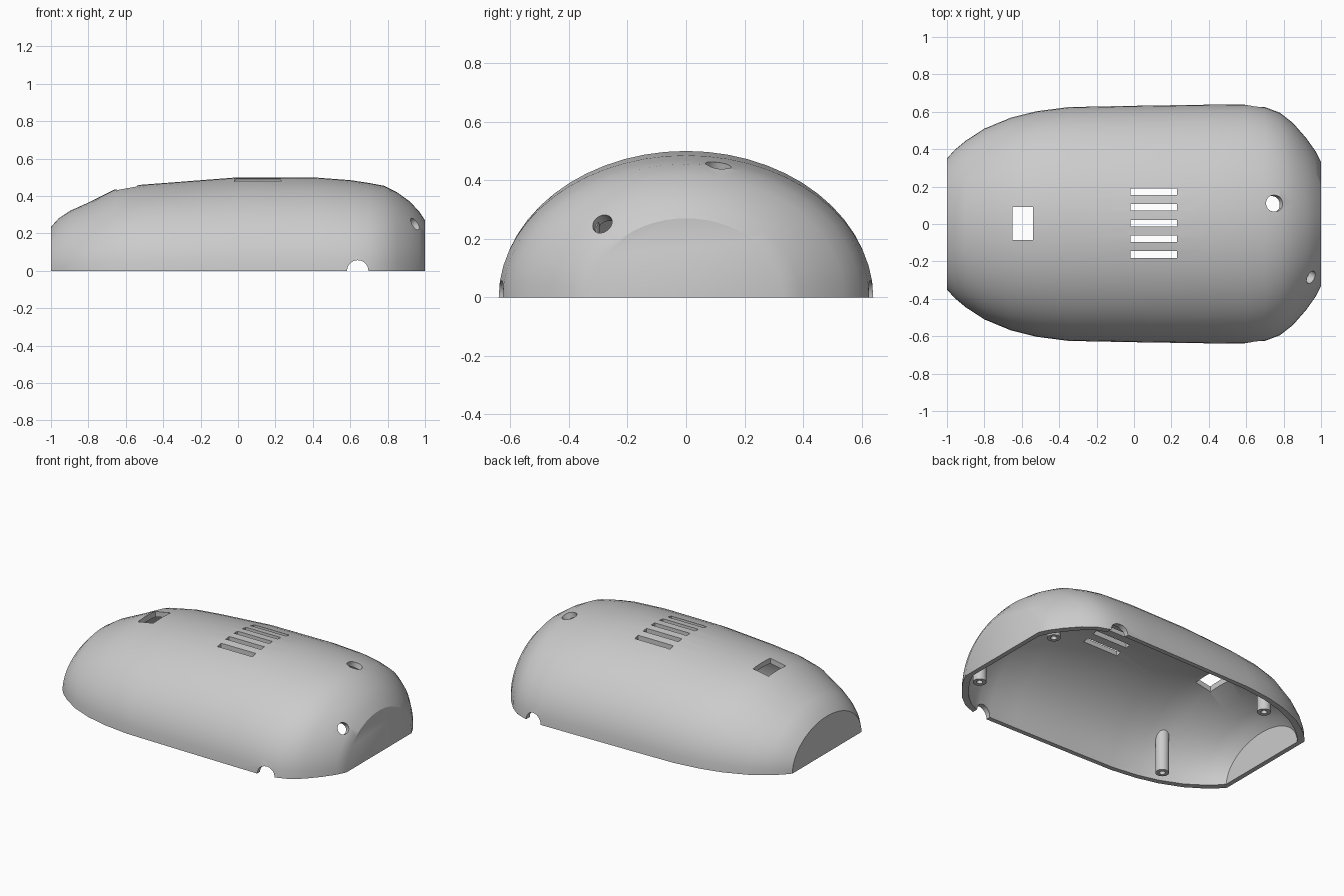
import bpy, bmesh
from math import sin, cos, pi
from mathutils import Vector, Matrix

cube = bpy.data.objects.get("Cube")
if cube:
    bpy.data.objects.remove(cube, do_unlink=True)

grey = bpy.data.materials.new("matte grey")
grey.use_nodes = True
grey.diffuse_color = (0.6, 0.6, 0.6, 1)
grey.node_tree.nodes["Principled BSDF"].inputs["Base Color"].default_value = (0.6, 0.6, 0.6, 1)

# Half-elliptical stations along the body: x, half width, height
STATIONS = [(-1, .35, .235), (-.96, .395, .28), (-.9, .445, .32), (-.8, .51, .365),
            (-.66, .568, .435), (-.52, .603, .46), (-.35, .625, .473), (0, .632, .5),
            (.4, .638, .5), (.6, .64, .485), (.7, .625, .47), (.78, .595, .455),
            (.85, .54, .42), (.92, .46, .37), (.97, .39, .315), (1, .33, .27)]
ARC = 28


def finish(name, bm):
    bmesh.ops.recalc_face_normals(bm, faces=bm.faces)
    mesh = bpy.data.meshes.new(name)
    bm.to_mesh(mesh)
    bm.free()
    mesh.materials.append(grey)
    obj = bpy.data.objects.new(name, mesh)
    bpy.context.collection.objects.link(obj)
    return obj


def loft(name, inset=0.0, floor=0.0):
    """Closed solid through the stations, shrunk by inset, with its base at floor."""
    bm = bmesh.new()
    rings = []
    for x, w, h in STATIONS:
        pts = [((w - inset) * cos(pi * i / ARC), (h - inset) * sin(pi * i / ARC))
               for i in range(ARC + 1)]
        if floor < 0:
            pts = [(pts[0][0], floor)] + pts + [(pts[-1][0], floor)]
        rings.append([bm.verts.new((x * (1 - inset), y, z)) for y, z in pts])
    n = len(rings[0])
    for a, b in zip(rings, rings[1:]):
        for i in range(n):
            j = (i + 1) % n
            bm.faces.new((a[i], a[j], b[j], b[i]))
    bm.faces.new(rings[0])
    bm.faces.new(rings[-1])
    return finish(name, bm)


def add_box(bm, centre, size):
    bmesh.ops.create_cube(bm, size=1, matrix=Matrix.Translation(centre) @ Matrix.Diagonal((*size, 1)))


def add_rod(bm, centre, axis, radius, length):
    turn = Vector(axis).to_track_quat('Z', 'Y').to_matrix().to_4x4()
    bmesh.ops.create_cone(bm, cap_ends=True, segments=28, radius1=radius, radius2=radius,
                          depth=length, matrix=Matrix.Translation(centre) @ turn)


def apply_boolean(obj, tool, operation):
    mod = obj.modifiers.new("cut", 'BOOLEAN')
    mod.operation, mod.object, mod.solver = operation, tool, 'EXACT'
    bpy.context.view_layer.objects.active = obj
    bpy.ops.object.modifier_apply(modifier=mod.name)
    bpy.data.objects.remove(tool, do_unlink=True)


def smooth(obj):
    bpy.ops.object.select_all(action='DESELECT')
    obj.select_set(True)
    bpy.context.view_layer.objects.active = obj
    bpy.ops.object.shade_smooth_by_angle(angle=pi / 6)


# Hollow shell
shell = loft("shell")
apply_boolean(shell, loft("cavity", inset=0.03, floor=-0.1), 'DIFFERENCE')

# Openings: vent slots, square window, round ports and the side notches
bm = bmesh.new()
for i in range(-2, 3):
    add_box(bm, (.105, .005 + i * .084, .45), (.25, .035, .3))
add_box(bm, (-.595, .003, .4), (.11, .175, .4))
add_rod(bm, (.75, .11, .45), (.4, .15, .9), .045, .26)
add_rod(bm, (.945, -.285, .25), (.75, -.4, .5), .036, .2)
for side in (-1, 1):
    add_rod(bm, (.64, side * .62, 0), (0, 1, 0), .057, .3)
apply_boolean(shell, finish("openings", bm), 'DIFFERENCE')
smooth(shell)

# Screw bosses, trimmed to end inside the wall, each with a blind hole
for end, x, y in (("left", .89, .335), ("right", -.6, .46)):
    for side, s in (("front", -1), ("back", 1)):
        bm = bmesh.new()
        add_rod(bm, (x, s * y, .3), (0, 0, 1), .04, .8)
        boss = finish(f"{side}_{end}_screw_boss", bm)
        apply_boolean(boss, loft("core", inset=0.015), 'INTERSECT')
        bm = bmesh.new()
        add_rod(bm, (x, s * y, 0), (0, 0, 1), .018, .24)
        apply_boolean(boss, finish("screw_hole", bm), 'DIFFERENCE')
        smooth(boss)
